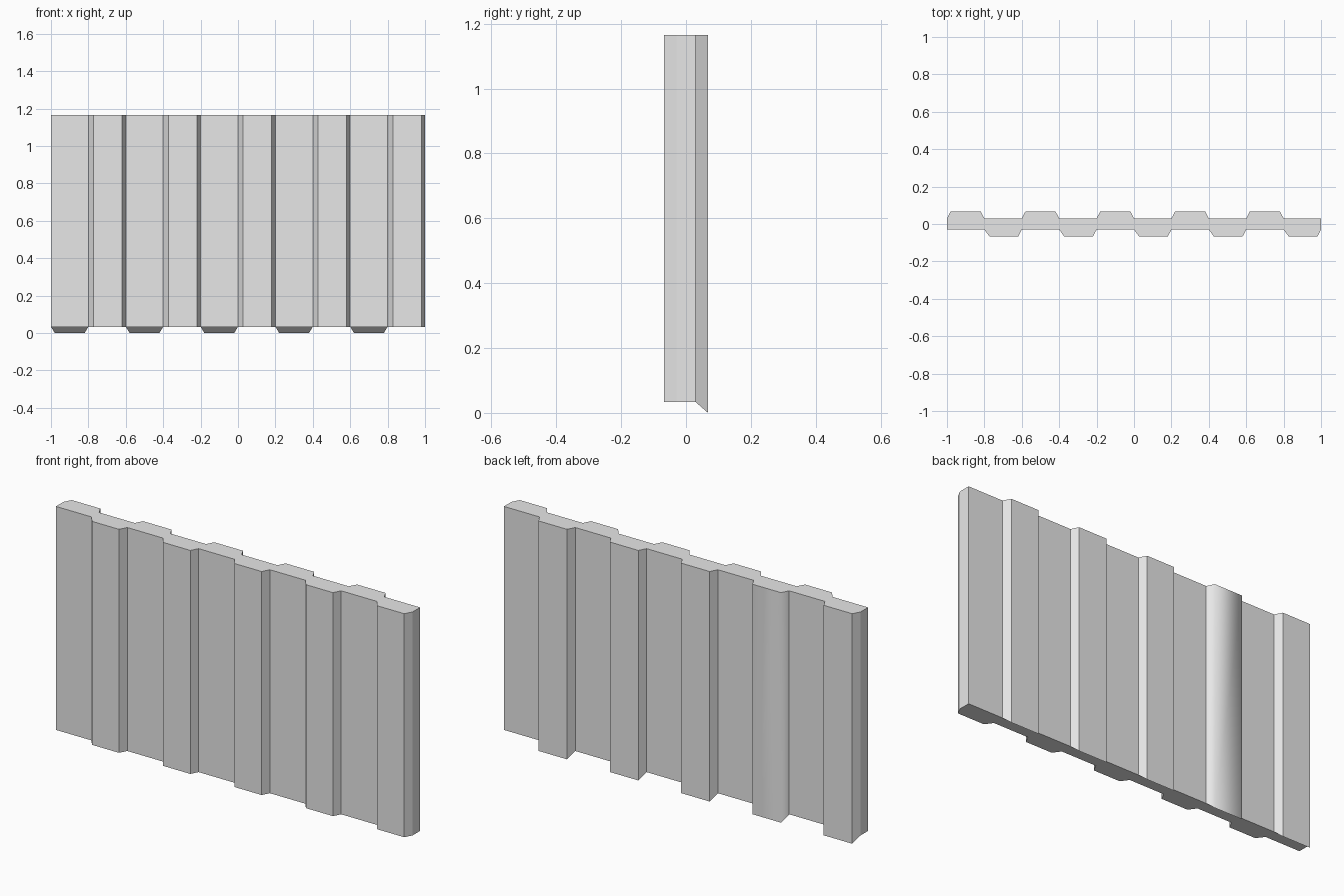
import bpy
import bmesh

cube = bpy.data.objects.get("Cube")
if cube:
    bpy.data.objects.remove(cube, do_unlink=True)

PITCH, RIB = 0.4, 0.2        # spacing and width of the ribs
CORE, OUTER = 0.03, 0.068    # half thickness of the core and of the ribs
LOW, TOP = 0.033, 1.166      # lower edge of the core, top of the panel
COUNT, ROUNDED = 5, 1        # ribs per side, back rib with soft shading

grey = bpy.data.materials.new("plain_grey")
grey.use_nodes = True
colour = (0.8, 0.8, 0.8, 1)
grey.diffuse_color = colour
bsdf = next(n for n in grey.node_tree.nodes if n.type == 'BSDF_PRINCIPLED')
bsdf.inputs["Base Color"].default_value = colour


def rib(start, side, left, right):
    """Trapezoid outline of one rib; side is +1 for the back, -1 for the front."""
    return [(start, side * CORE), (start + left, side * OUTER),
            (start + RIB - right, side * OUTER), (start + RIB, side * CORE)]


bm = bmesh.new()


def make_column(point):
    """Bottom and top vertex; the back ribs hang lower than the core."""
    x, y = point
    z = 0 if y > CORE else LOW
    return bm.verts.new((x, y, z)), bm.verts.new((x, y, TOP))


# Outline columns: front ribs sit between the back ribs
front = [make_column((-1, -CORE))]
back = []
for i in range(COUNT):
    x = -1 + i * PITCH
    front += [make_column(p) for p in rib(x + RIB, -1, 0.028, 0.02)]
    back.append([make_column(p) for p in rib(x, 1, 0.02, 0.02)])
end = make_column((1, CORE))
outline = front + [end] + [c for r in reversed(back) for c in reversed(r)]

# Walls
for a, b in zip(outline, outline[1:] + outline[:1]):
    bm.faces.new((a[0], b[0], b[1], a[1]))

# Top cap, flat underside and sloping lips under the back ribs
bm.faces.new([c[1] for c in outline])
bm.faces.new([c[0] for c in reversed(outline) if c[0].co.z > 0])
for r in back:
    bm.faces.new([c[0] for c in r])

bmesh.ops.recalc_face_normals(bm, faces=bm.faces[:])

# Soft shading over the three walls of one back rib
soft = {v for c in back[ROUNDED] for v in c}
for f in bm.faces:
    f.smooth = all(v in soft for v in f.verts) and abs(f.normal.z) < 0.1

mesh = bpy.data.meshes.new("corrugated_panel")
bm.to_mesh(mesh)
bm.free()
mesh.materials.append(grey)
panel = bpy.data.objects.new("corrugated_panel", mesh)
bpy.context.collection.objects.link(panel)
